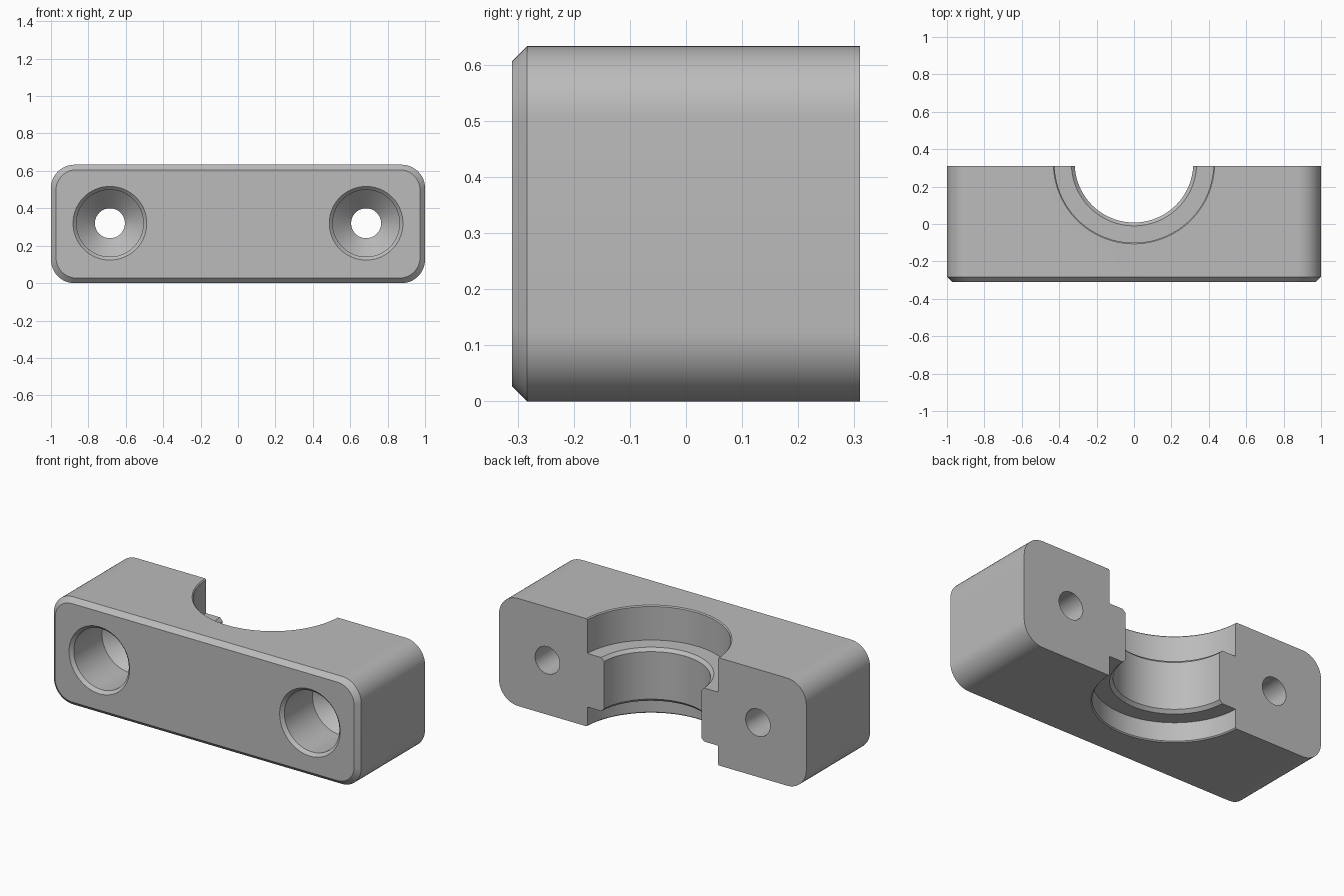
import bpy
from math import cos, sin, pi, radians
from mathutils import Matrix

cube = bpy.data.objects.get("Cube")
if cube:
    bpy.data.objects.remove(cube)

W, D, H = 1.0, 0.31, 0.633      # half width, half depth, height
CORNER, CHAMFER = 0.125, 0.027

steel = bpy.data.materials.new("plain grey")
steel.use_nodes = True
grey = (0.5, 0.5, 0.5, 1)
steel.diffuse_color = grey
steel.node_tree.nodes["Principled BSDF"].inputs["Base Color"].default_value = grey


def loft(name, rings):
    """Closed solid skinned through rings of equal point count."""
    n = len(rings[0])
    verts = [p for ring in rings for p in ring]
    faces = [(a * n + i, a * n + (i + 1) % n, (a + 1) * n + (i + 1) % n, (a + 1) * n + i)
             for a in range(len(rings) - 1) for i in range(n)]
    faces += [tuple(reversed(range(n))), tuple(range(len(verts) - n, len(verts)))]
    mesh = bpy.data.meshes.new(name)
    mesh.from_pydata(verts, [], faces)
    mesh.materials.append(steel)
    obj = bpy.data.objects.new(name, mesh)
    bpy.context.collection.objects.link(obj)
    return obj


def rounded_ring(y, inset, steps=12):
    """Rounded rectangle in the xz plane at depth y."""
    r = CORNER - inset * 0.6
    cx, cz = W - inset - r, H / 2 - inset - r
    points = []
    for q, (sx, sz) in enumerate([(1, 1), (-1, 1), (-1, -1), (1, -1)]):
        for i in range(steps + 1):
            a = (q + i / steps) * pi / 2
            points.append((sx * cx + r * cos(a), y, H / 2 + sz * cz + r * sin(a)))
    return points[::-1]


def turned(name, profile, segments, matrix):
    """Solid of revolution about z from (radius, height) pairs, then placed."""
    rings = [[(r * cos(2 * pi * i / segments), r * sin(2 * pi * i / segments), z)
              for i in range(segments)] for r, z in profile]
    obj = loft(name, rings)
    obj.data.transform(matrix)
    obj.hide_render = True
    return obj


# Block with rounded ends and a chamfered front
block = loft("clamp_block", [rounded_ring(-D, CHAMFER),
                             rounded_ring(-D + CHAMFER, 0),
                             rounded_ring(D, 0)])

# Stepped bore, with a recess at each end and small rim chamfers
big, bore, rim = 0.425, 0.317, 0.335
bore_profile = [(big + 0.05, -0.044), (big, 0.006), (big, 0.115), (rim, 0.115),
                (bore, 0.133), (bore, 0.412), (rim, 0.43), (big, 0.43),
                (big, H - 0.006), (big + 0.05, H + 0.044)]
cutters = [turned("bore_cutter", bore_profile, 128, Matrix.Translation((0, 0.325, 0)))]

# Countersunk screw holes running front to back
hole_profile = [(0.217, -0.02), (0.179, 0.018), (0.179, 0.28), (0.08, 0.38), (0.08, 0.7)]
for side, x in (("left", 0.685), ("right", -0.685)):
    place = Matrix.Translation((x, -D, 0.32)) @ Matrix.Rotation(radians(-90), 4, "X")
    cutters.append(turned(side + "_hole_cutter", hole_profile, 64, place))

bpy.ops.object.select_all(action="DESELECT")
bpy.context.view_layer.objects.active = block
block.select_set(True)
for cutter in cutters:
    cut = block.modifiers.new(cutter.name, "BOOLEAN")
    cut.operation = "DIFFERENCE"
    cut.solver = "EXACT"
    cut.object = cutter
    bpy.ops.object.modifier_apply(modifier=cut.name)
    bpy.data.objects.remove(cutter)

bpy.ops.object.shade_smooth_by_angle(angle=radians(25))
